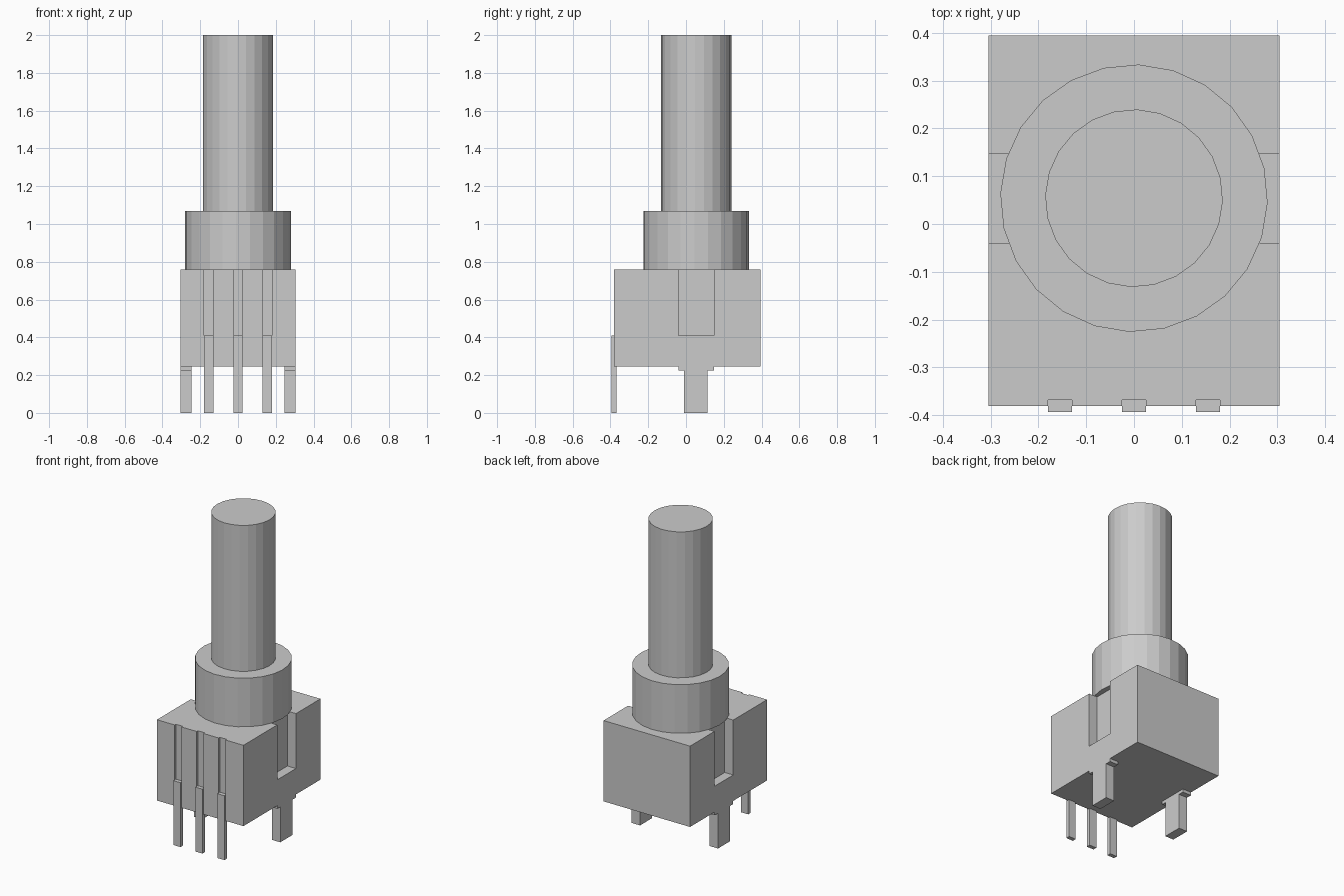
import bpy, bmesh, math
from mathutils import Matrix, Vector

if "Cube" in bpy.data.objects:
    bpy.data.objects.remove(bpy.data.objects["Cube"])


def add_box(bm, lo, hi):
    lo, hi = Vector(lo), Vector(hi)
    mat = Matrix.Translation((lo + hi) / 2) @ Matrix.Diagonal((*(hi - lo), 1))
    bmesh.ops.create_cube(bm, size=1, matrix=mat)


def make_object(name, bm):
    mesh = bpy.data.meshes.new(name)
    bm.to_mesh(mesh)
    bm.free()
    obj = bpy.data.objects.new(name, mesh)
    bpy.context.collection.objects.link(obj)
    return obj


def box(name, lo, hi):
    bm = bmesh.new()
    add_box(bm, lo, hi)
    return make_object(name, bm)


def cylinder(name, radius, z0, z1):
    bm = bmesh.new()
    mat = Matrix.Translation((0, 0.054, (z0 + z1) / 2)) @ Matrix.Rotation(math.radians(-2), 4, 'Z')
    bmesh.ops.create_cone(bm, cap_ends=True, segments=24, radius1=radius,
                          radius2=radius, depth=z1 - z0, matrix=mat)
    return make_object(name, bm)


W, INNER = 0.305, 0.245           # housing half width, inner wall of side notches
BOTTOM, STEP, TOP = 0.245, 0.41, 0.76
PIN_X = (-0.155, 0, 0.155)

# Housing with side notches and front pin grooves
housing = box("housing", (-W, -0.381, BOTTOM), (W, 0.395, TOP))
bm = bmesh.new()
for s in (-1, 1):
    a, b = sorted((s * INNER, s * 0.4))
    add_box(bm, (a, -0.04, STEP), (b, 0.148, TOP + 0.1))
for x in PIN_X:
    add_box(bm, (x - 0.025, -0.45, STEP), (x + 0.025, -0.369, TOP + 0.1))
cutter = make_object("housing_cutter", bm)
cutter.hide_render = True
cutter.hide_set(True)
cut = housing.modifiers.new("notches", 'BOOLEAN')
cut.operation = 'DIFFERENCE'
cut.solver = 'EXACT'
cut.object = cutter

# Collar and shaft
cylinder("collar", 0.28, TOP, 1.07)
cylinder("shaft", 0.186, 1.07, 2.0)

# Three front contact pins
for i, x in enumerate(PIN_X):
    box(f"contact_pin_{i + 1}", (x - 0.025, -0.394, 0), (x + 0.025, -0.369, STEP))

# Side mounting legs with shoulders
for side, s in (("left", -1), ("right", 1)):
    a, b = sorted((s * INNER, s * W))
    box(f"{side}_leg", (a, -0.01, 0), (b, 0.113, 0.225))
    box(f"{side}_leg_shoulder", (a, -0.04, 0.225), (b, 0.148, BOTTOM))
